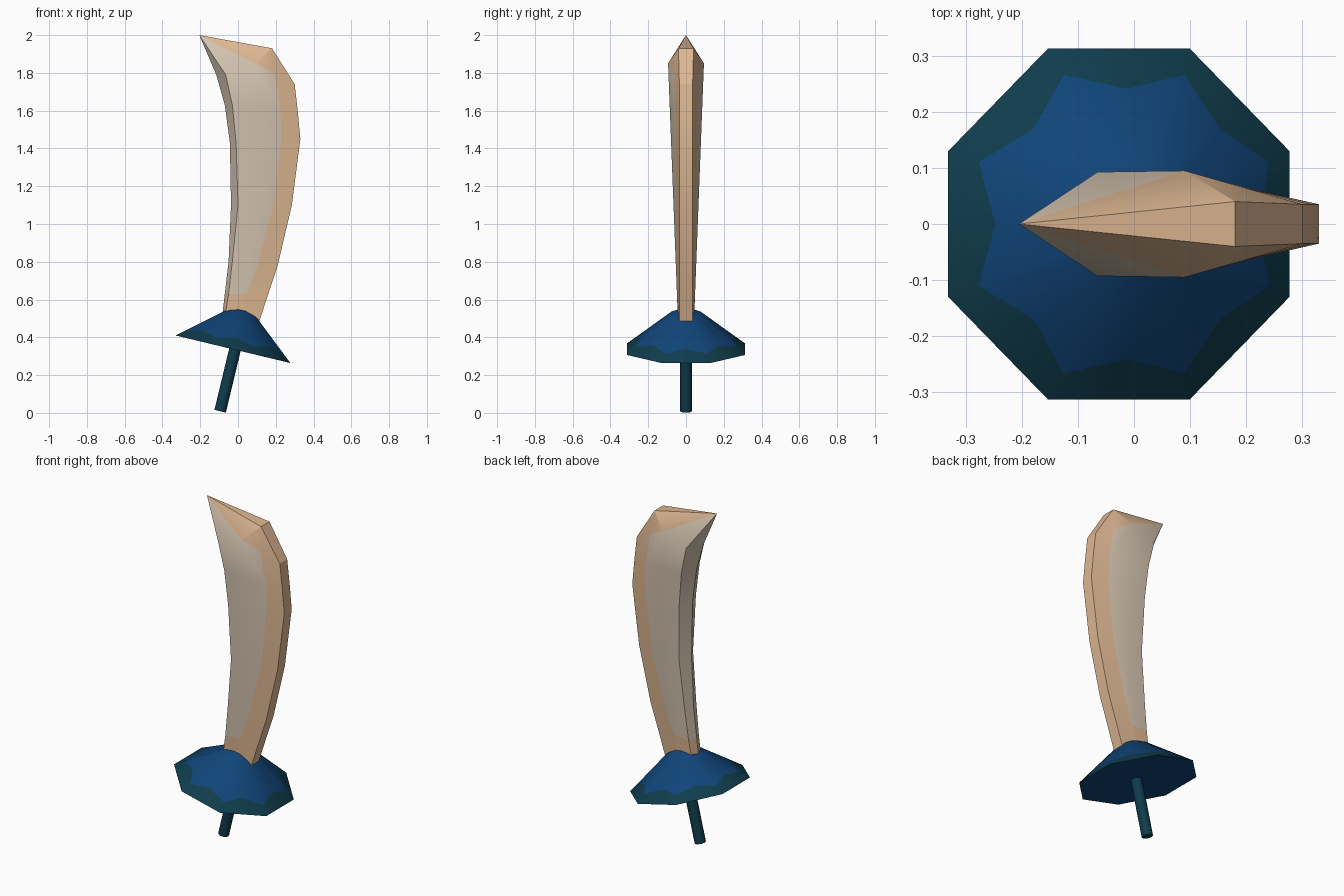
import bpy, bmesh, math
from mathutils import Vector, Matrix

cube = bpy.data.objects.get("Cube")
if cube:
    bpy.data.objects.remove(cube, do_unlink=True)


def material(name, rgb):
    lin = [((c / 255 + 0.055) / 1.055) ** 2.4 for c in rgb] + [1]
    m = bpy.data.materials.new(name)
    m.use_nodes = True
    m.diffuse_color = lin
    m.node_tree.nodes["Principled BSDF"].inputs["Base Color"].default_value = lin
    return m


tan = material("warm tan", (222, 183, 146))
cream = material("pale cream", (212, 196, 176))
blue = material("deep blue", (16, 68, 120))
teal = material("dark teal", (15, 60, 76))


def finish(bm, name, mats, angle=25):
    bmesh.ops.remove_doubles(bm, verts=bm.verts, dist=0.0005)
    bmesh.ops.recalc_face_normals(bm, faces=bm.faces)
    me = bpy.data.meshes.new(name)
    bm.to_mesh(me)
    bm.free()
    for m in mats:
        me.materials.append(m)
    ob = bpy.data.objects.new(name, me)
    bpy.context.collection.objects.link(ob)
    bpy.ops.object.select_all(action='DESELECT')
    ob.select_set(True)
    bpy.context.view_layer.objects.active = ob
    bpy.ops.object.shade_smooth_by_angle(angle=math.radians(angle))
    return ob


# Blade stations: edge x, front ridge x, z, spine x, spine z, tan border (0 ridge .. 1 spine)
STATIONS = [
    (-.115, -.065, 1.79, .30, 1.74, .50),
    (-.07, -.03, 1.63, .316, 1.60, .55),
    (-.043, -.01, 1.43, .33, 1.45, .48),
    (-.037, 0, 1.10, .285, 1.10, .42),
    (-.05, -.03, .80, .21, .78, .25),
    (-.07, -.05, .63, .16, .63, .10),
    (-.085, -.07, .50, .105, .46, .10),
]


def half_width(z):
    return 0.045 + 0.05 * (z - 0.55) / 1.3


def blade_side(bm, s):
    """One side of the blade; returns its spine line from top to bottom."""
    def face(vs, mat):
        bm.faces.new(vs).material_index = mat

    grid = []
    for i, (ex, rx, z, sx, sz, k) in enumerate(STATIONS):
        edge = Vector((ex, 0, z))
        ridge = Vector((rx, s * half_width(z), z))
        spine = Vector((sx, s * .035, sz))
        back = ridge.lerp(spine, .42)
        if i == 0:
            back = Vector((.09, 0, 1.85))
        back.y = s * half_width(back.z)
        border = back.lerp(spine, k)
        grid.append([bm.verts.new(p) for p in (edge, ridge, back, border, spine)])
    # Strips along the length, tan beside the spine and at the foot
    for i, (a, b) in enumerate(zip(grid, grid[1:])):
        for j in range(4):
            is_tan = j == 3 or i == len(grid) - 2
            face((a[j], a[j + 1], b[j + 1], b[j]), 0 if is_tan else 1)
    # Pointed tip
    tip = bm.verts.new((-.205, 0, 2.0))
    crown = bm.verts.new((.18, s * .04, 1.93))
    edge, ridge, back, border, spine = grid[0]
    face((tip, edge, ridge), 1)
    face((tip, ridge, back), 1)
    face((tip, back, crown), 0)
    face((crown, back, border), 0)
    face((crown, border, spine), 0)
    return [tip, crown] + [row[4] for row in grid], grid[-1]


bm = bmesh.new()
spine_l, foot_l = blade_side(bm, 1)
spine_r, foot_r = blade_side(bm, -1)
for i in range(len(spine_l) - 1):
    bm.faces.new((spine_l[i], spine_l[i + 1], spine_r[i + 1], spine_r[i]))
bm.faces.new(foot_l + foot_r[::-1])
finish(bm, "blade", [tan, cream])

# Tilted frame shared by guard and grip
frame = Matrix.Translation((-.027, 0, .337)) @ Matrix.Rotation(math.radians(13.5), 4, 'Y')

# Guard: octagonal cone with a blunt top and a dark scalloped rim
APOTHEM, STEPS = .313, 16
bm = bmesh.new()


def ring(corner_scale, mid_scale, z_of):
    verts = []
    for i in range(STEPS):
        corner = i % 2
        r = APOTHEM / (math.cos(math.pi / 8) if corner else 1)
        f = corner_scale if corner else mid_scale
        a = i * math.tau / STEPS
        verts.append(bm.verts.new((r * f * math.cos(a), r * f * math.sin(a), z_of(f))))
    return verts


def slope(f):
    return .262 * (1 - f)


rings = [ring(1, 1, slope), ring(.85, .77, slope), ring(.25, .25, slope)]
apex = bm.verts.new((0, 0, .232))
for lower, upper, mat in ((rings[0], rings[1], 1), (rings[1], rings[2], 0)):
    for i in range(STEPS):
        j = (i + 1) % STEPS
        bm.faces.new((lower[i], lower[j], upper[j], upper[i])).material_index = mat
for i in range(STEPS):
    bm.faces.new((rings[2][i], rings[2][(i + 1) % STEPS], apex))
bm.faces.new(rings[0])
finish(bm, "guard", [blue, teal], 30).matrix_world = frame

# Grip: thin rod below the guard
bm = bmesh.new()
bmesh.ops.create_cone(bm, cap_ends=True, segments=8, radius1=.031, radius2=.031, depth=.38,
                      matrix=Matrix.Translation((.011, 0, -.145)))
finish(bm, "grip", [teal], 50).matrix_world = frame
